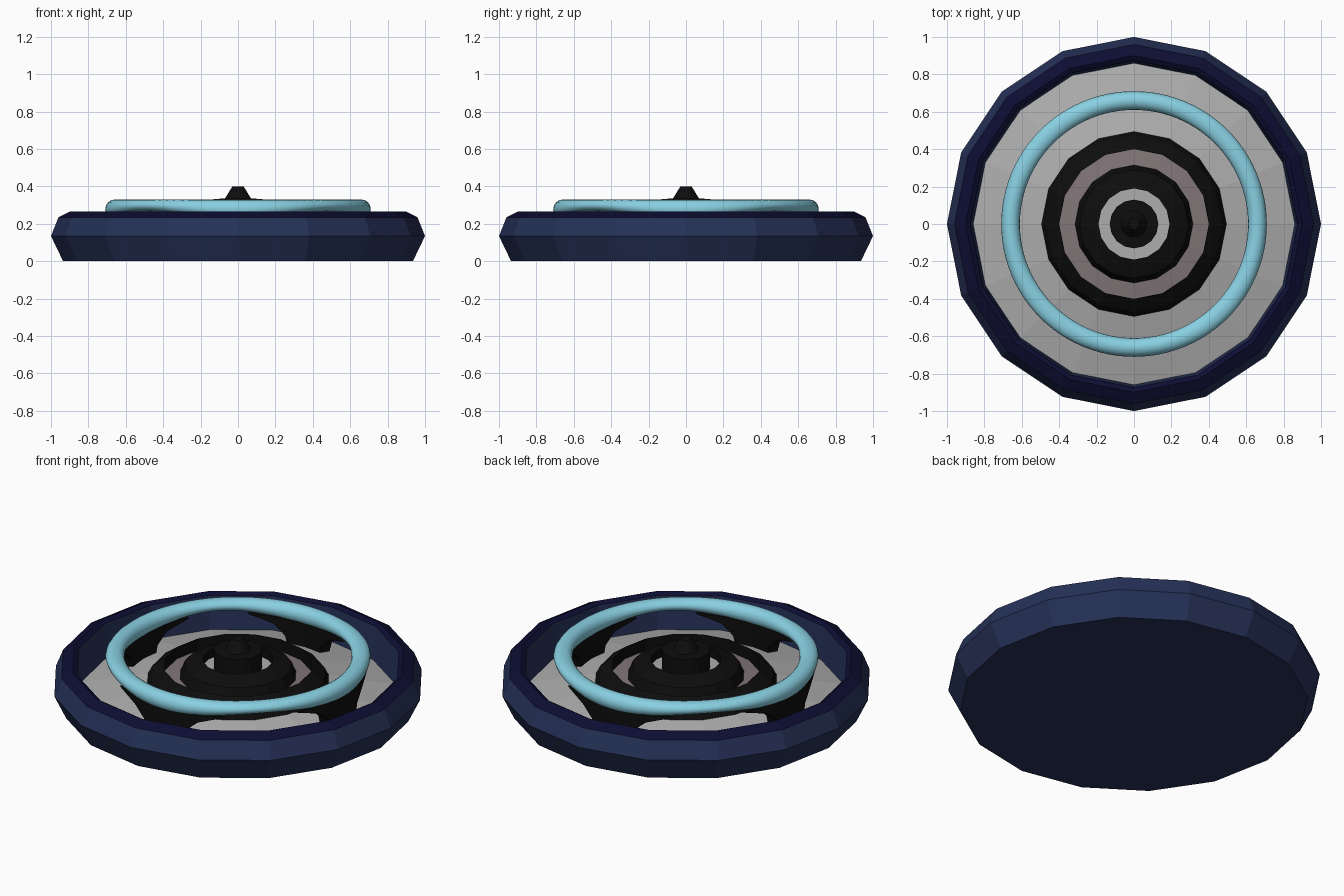
import bpy, bmesh, math

if "Cube" in bpy.data.objects:
    bpy.data.objects.remove(bpy.data.objects["Cube"])

def mat(name, rgb):
    m = bpy.data.materials.new(name)
    m.diffuse_color = (*rgb, 1)
    m.use_nodes = True
    m.node_tree.nodes["Principled BSDF"].inputs["Base Color"].default_value = m.diffuse_color
    return m

NAVY = mat("navy", (0.019, 0.031, 0.098))
INDIGO = mat("dark indigo", (0.004, 0.004, 0.033))
GREY = mat("light grey", (0.42, 0.42, 0.42))
BLACK = mat("black", (0.004, 0.004, 0.004))
MAUVE = mat("mauve grey", (0.22, 0.18, 0.19))
CYAN = mat("pale cyan", (0.25, 0.63, 0.76))

def finish(name, bm, mats):
    bmesh.ops.recalc_face_normals(bm, faces=bm.faces)
    me = bpy.data.meshes.new(name)
    bm.to_mesh(me)
    bm.free()
    for m in mats:
        me.materials.append(m)
    ob = bpy.data.objects.new(name, me)
    bpy.context.collection.objects.link(ob)
    return ob

def lathe(name, profile, mats, bands=None, seg=16):
    """Spin (radius, z) points; bands gives a material index per profile step."""
    bm = bmesh.new()
    rings = []
    for r, z in profile:
        rings.append([bm.verts.new((r * math.cos(i * math.tau / seg),
                                    r * math.sin(i * math.tau / seg), z))
                      for i in range(seg)])
    for k in range(len(rings) - 1):
        a, b = rings[k], rings[k + 1]
        for i in range(seg):
            j = (i + 1) % seg
            f = bm.faces.new((a[i], a[j], b[j], b[i]))
            f.material_index = bands[k] if bands else 0
    bm.faces.new(rings[0]).material_index = 0
    bm.faces.new(rings[-1]).material_index = bands[-1] if bands else 0
    return finish(name, bm, mats)

# Outer tray with dark rim and sloping grey floor
lathe("tray",
      [(0.935, 0), (1.0, 0.135), (0.96, 0.235), (0.90, 0.265), (0.875, 0.25),
       (0.86, 0.055), (0.48, 0.145)],
      [NAVY, INDIGO, GREY], [0, 0, 1, 1, 0, 2])

# Central stepped dome with a mauve groove and a grey inner groove
lathe("centre_dome",
      [(0.50, 0.13), (0.47, 0.19), (0.40, 0.24), (0.40, 0.17), (0.315, 0.18),
       (0.29, 0.24), (0.19, 0.275), (0.19, 0.225), (0.12, 0.225)],
      [BLACK, MAUVE, GREY], [0, 0, 0, 1, 0, 0, 0, 2])

# Hub and small top knob
lathe("hub", [(0.13, 0.21), (0.13, 0.333), (0.07, 0.335), (0.03, 0.40)], [BLACK])

# Smooth ring, a little deeper over the four legs
bm = bmesh.new()
N, M = 96, 16
loops = []
for i in range(N):
    t = i * math.tau / N
    half = 0.042 + 0.010 * math.cos(4 * t)
    loop = []
    for j in range(M):
        a = j * math.tau / M
        r = 0.66 + 0.05 * math.cos(a)
        loop.append(bm.verts.new((r * math.cos(t), r * math.sin(t),
                                  0.33 - half + half * math.sin(a))))
    loops.append(loop)
for i in range(N):
    a, b = loops[i], loops[(i + 1) % N]
    for j in range(M):
        k = (j + 1) % M
        bm.faces.new((a[j], b[j], b[k], a[k])).smooth = True
finish("ring", bm, [CYAN])

# Four legs under the ring, flaring up into it as arches
def leg(name, centre):
    bm = bmesh.new()
    levels = [(0.07, 9), (0.15, 11), (0.21, 17), (0.255, 30)]
    steps = 6
    grid = []
    for z, w in levels:
        row = []
        for s in range(steps + 1):
            t = centre + math.radians(w * (2 * s / steps - 1))
            row.append([bm.verts.new((r * math.cos(t), r * math.sin(t), z))
                        for r in (0.62, 0.70)])
        grid.append(row)
    for lo, hi in zip(grid, grid[1:]):
        for s in range(steps):
            for c in (0, 1):
                bm.faces.new((lo[s][c], lo[s + 1][c], hi[s + 1][c], hi[s][c]))
        for s in (0, steps):
            bm.faces.new((lo[s][0], lo[s][1], hi[s][1], hi[s][0]))
    for row in (grid[0], grid[-1]):
        for s in range(steps):
            bm.faces.new((row[s][0], row[s][1], row[s + 1][1], row[s + 1][0]))
    finish(name, bm, [BLACK])

for n in range(4):
    leg(f"ring_leg_{n + 1}", n * math.pi / 2)
